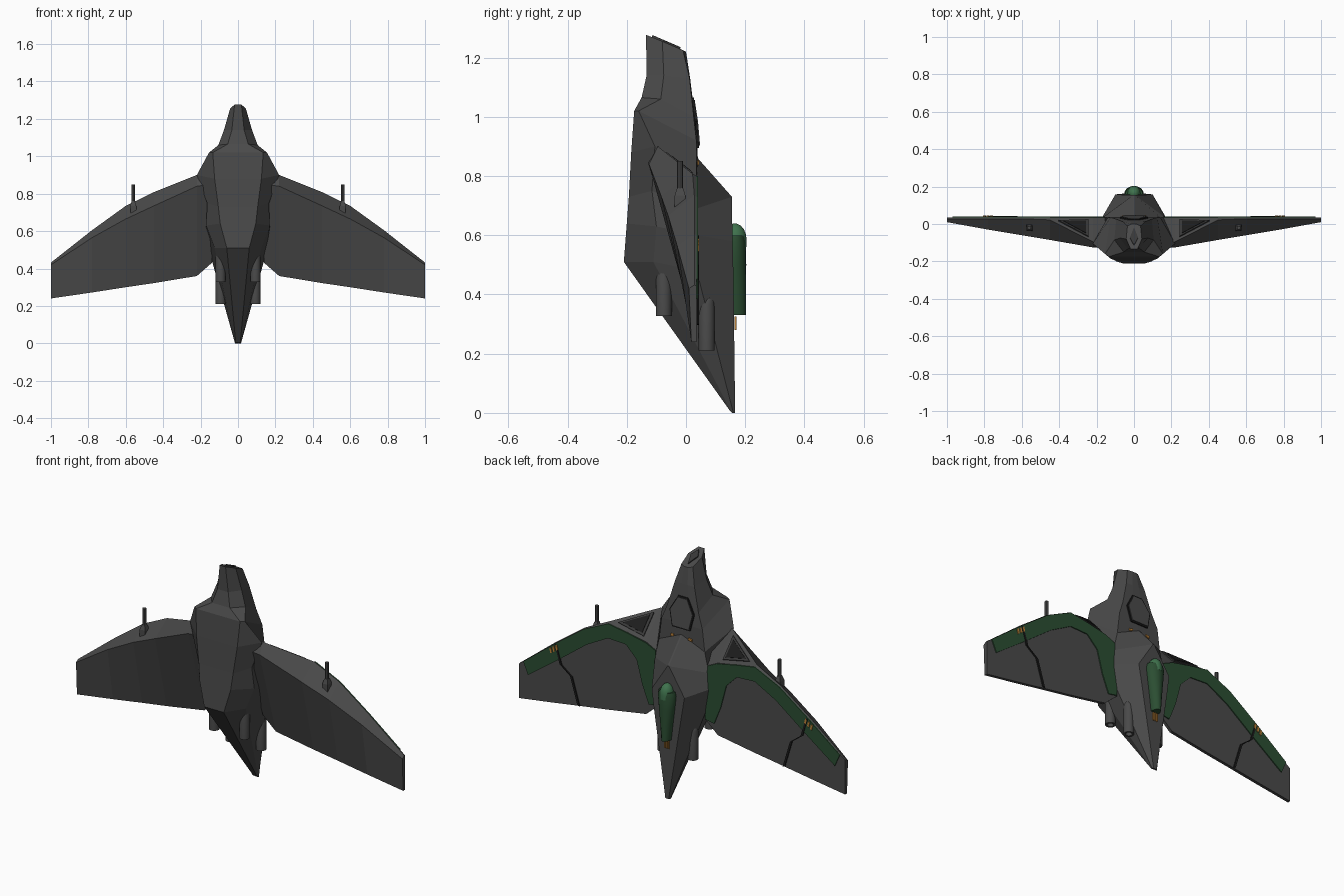
import bpy, bmesh, math
from mathutils import Vector

if "Cube" in bpy.data.objects:
    bpy.data.objects.remove(bpy.data.objects["Cube"])


def mat(name, rgb):
    m = bpy.data.materials.new(name)
    m.diffuse_color = (*rgb, 1)
    m.use_nodes = True
    m.node_tree.nodes["Principled BSDF"].inputs["Base Color"].default_value = m.diffuse_color
    return m


GREY = mat("hull grey", (0.068, 0.068, 0.068))
DARK = mat("panel dark grey", (0.04, 0.04, 0.04))
BLACK = mat("groove black", (0.012, 0.012, 0.012))
GREEN = mat("paint green", (0.024, 0.075, 0.032))
LIGHT_GREEN = mat("dome green", (0.05, 0.17, 0.075))
ORANGE = mat("marking orange", (0.5, 0.22, 0.04))


def finish(bm, name, material, mirror=False, smooth=False):
    bmesh.ops.recalc_face_normals(bm, faces=bm.faces)
    me = bpy.data.meshes.new(name)
    bm.to_mesh(me)
    bm.free()
    me.materials.append(material)
    ob = bpy.data.objects.new(name, me)
    bpy.context.collection.objects.link(ob)
    if mirror:
        ob.modifiers.new("mirror", "MIRROR")
    if smooth:
        bpy.ops.object.select_all(action='DESELECT')
        ob.select_set(True)
        bpy.context.view_layer.objects.active = ob
        bpy.ops.object.shade_smooth_by_angle(angle=math.radians(35))
    return ob


def loft(rings, name, material, **kw):
    """Skin closed rings of points and cap both ends."""
    bm = bmesh.new()
    vs = [[bm.verts.new(p) for p in r] for r in rings]
    n = len(vs[0])
    for a, b in zip(vs, vs[1:]):
        for i in range(n):
            j = (i + 1) % n
            bm.faces.new((a[i], a[j], b[j], b[i]))
    bm.faces.new(vs[0])
    bm.faces.new(vs[-1])
    return finish(bm, name, material, **kw)


def plate(name, pts, material, direction=(0, 1, 0), thick=0.007, mirror=True):
    """Thin flat plate raised along a direction."""
    d = Vector(direction).normalized() * thick
    pts = [Vector(p) for p in pts]
    return loft([[p - d * 0.2 for p in pts], [p + d * 0.8 for p in pts]],
                name, material, mirror=mirror)


def deck(xz, y=0.035):
    return [(x, y, z) for x, z in xz]


def turned(name, x, y, profile, material, n=16, sy=1.0, mirror=True):
    """Round part along z from (radius, z) pairs."""
    rings = [[(x + r * math.cos(2 * math.pi * i / n),
               y + sy * r * math.sin(2 * math.pi * i / n), z) for i in range(n)]
             for r, z in profile]
    return loft(rings, name, material, mirror=mirror, smooth=True)


# Fuselage: half sections of belly, flank, deck level and spine
sections = [
    [(.018, -.135, 1.277), (.042, -.08, 1.255), (.035, -.01, 1.225), (.012, 0, 1.22)],
    [(.033, -.133, 1.14), (.075, -.075, 1.14), (.060, .012, 1.13), (.02, .014, 1.13)],
    [(.055, -.15, 1.065), (.105, -.085, 1.06), (.095, .026, 1.0), (.03, .03, 1.0)],
    [(.135, -.175, 1.02), (.155, -.16, 1.02), (.125, .035, .92), (.02, .037, .92)],
    [(.125, -.185, .88), (.22, -.105, .90), (.14, .036, .80), (.004, .04, .86)],
    [(.105, -.193, .73), (.165, -.115, .75), (.165, .036, .69), (.004, .155, .73)],
    [(.095, -.20, .64), (.17, -.10, .63), (.17, .036, .60), (.10, .157, .58)],
    [(.06, -.21, .51), (.125, -.11, .51), (.15, .036, .48), (.085, .16, .48)],
    [(.012, .15, .005), (.016, .155, 0), (.016, .16, 0), (.010, .166, 0)],
]
loft([s + [(-x, y, z) for x, y, z in reversed(s)] for s in sections], "fuselage", GREY)

# Wings: x, deck edge z, nose (y, z), ridge (y, z), trailing edge z
stations = [
    (.14, .72, -.10, .90, -.13, .85, .43),
    (.22, .76, -.095, .90, -.125, .84, .36),
    (.45, .80, .022, .808, -.085, .735, .322),
    (.60, .73, .028, .735, -.060, .665, .300),
    (.78, .60, .028, .605, -.030, .565, .272),
    (1.0, .43, .028, .432, .010, .420, .240),
]
loft([[(x, .035, d), (x, ny, nz), (x, ry, rz), (x, .018, te), (x, .035, te)]
      for x, d, ny, nz, ry, rz, te in stations], "wing", GREY, mirror=True)

# Green paint along the leading edge and root
plate("wing_paint", deck([
    (.16, .73), (.22, .757), (.33, .78), (.45, .80), (.60, .73), (.78, .60), (.97, .453),
    (.94, .385), (.76, .515), (.58, .65), (.45, .72), (.34, .715), (.275, .65),
    (.24, .52), (.20, .42), (.145, .43)]), GREEN)

# Panel groove across each wing
line = [(.775, .60), (.745, .50), (.68, .45), (.635, .30)]
plate("wing_groove", deck(line + [(x - .012, z - .003) for x, z in reversed(line)], .0385),
      BLACK)

# Orange hazard bars at the leading edge
for i in range(3):
    x = .755 + .018 * i
    z = .575 - .012 * i
    plate("wing_marking", deck([(x, z), (x + .010, z - .006), (x + .016, z + .020),
                                (x + .006, z + .026)], .039), ORANGE)

# Shoulder intakes, a raised frame with a dark opening
tri = [Vector(p) for p in ((.22, -.095, .90), (.45, .028, .805), (.22, .035, .76))]
mid = sum(tri, Vector()) / 3
normal = (tri[1] - tri[0]).cross(tri[2] - tri[0])
normal = normal if normal.z > 0 else -normal
plate("intake_frame", [p.lerp(mid, .30) for p in tri], DARK, normal, .008)
plate("intake_opening", [p.lerp(mid, .48) + normal.normalized() * .003 for p in tri],
      BLACK, normal, .008)

# Nose back panel with its groove, and the nose tip port
hexagon = [(.03, .021, 1.065), (.075, .032, .985), (.055, .039, .895)]
for name, k, m, up in (("nose_panel_groove", 1.0, BLACK, 0), ("nose_panel", .9, GREY, .003)):
    half = [(x * k, y + up, .98 + (z - .98) * k) for x, y, z in hexagon]
    plate(name, half + [(-x, y, z) for x, y, z in reversed(half)], m, mirror=False)
plate("nose_port", [(0, -.115, 1.270), (.022, -.075, 1.252), (0, -.02, 1.229),
                    (-.022, -.075, 1.252)], DARK, (0, .4, 1), .008, mirror=False)

# Small lights beside the spine
plate("hull_light", deck([(.045, .855), (.065, .850), (.065, .838), (.045, .843)], .039),
      ORANGE)

# Canopy: tapered green fairing with a dome in front
turned("canopy_fairing", 0, .163,
       [(.024, .33), (.034, .42), (.044, .50), (.052, .575), (.046, .60)],
       GREEN, sy=.8, mirror=False)
for v in bpy.data.objects["canopy_fairing"].data.vertices:
    if v.co.y > .163:  # keep the crown nearly level
        r = .024 + .028 * max(0, min(1, (v.co.z - .33) / .245))
        v.co.y = .163 + (v.co.y - .163) * (.040 / (.8 * r))
turned("canopy_dome", 0, .165,
       [(.036, .56)] + [(.036 * math.cos(a), .585 + .055 * math.sin(a))
                        for a in (0, .35, .7, 1.05, 1.4)],
       LIGHT_GREEN, sy=1.1, mirror=False)

# Orange stripes below the canopy
for i in (-1, 0, 1):
    x = i * .011
    plate("spine_marking", deck([(x - .003, .325), (x + .003, .325),
                                 (x + .003, .28), (x - .003, .28)], .165),
          ORANGE, mirror=False)

# Thruster tubes with rounded fronts and hollow ends
for name, y, z0, z1 in (("lower_thruster", -.075, .328, .515),
                        ("upper_thruster", .07, .21, .40)):
    turned(name, .093, y,
           [(.017, z0 + .03), (.017, z0), (.027, z0), (.027, z1 - .03),
            (.023, z1 - .013), (.014, z1 - .003), (.004, z1)], GREY)
    turned(name + "_bore", .093, y, [(.0165, z0 + .02), (.0165, z0 + .024)], BLACK)

# Wing guns: wedge mount and barrel
loft([[(.56 + sx * w, -.02 + sy * h, z) for sx, sy in ((-1, -1), (1, -1), (1, 1), (-1, 1))]
      for w, h, z in ((.016, .018, .68), (.016, .018, .735), (.009, .010, .76))],
     "gun_mount", GREY, mirror=True)
turned("gun_barrel", .56, -.02, [(.010, .74), (.010, .85)], GREY, n=8)
